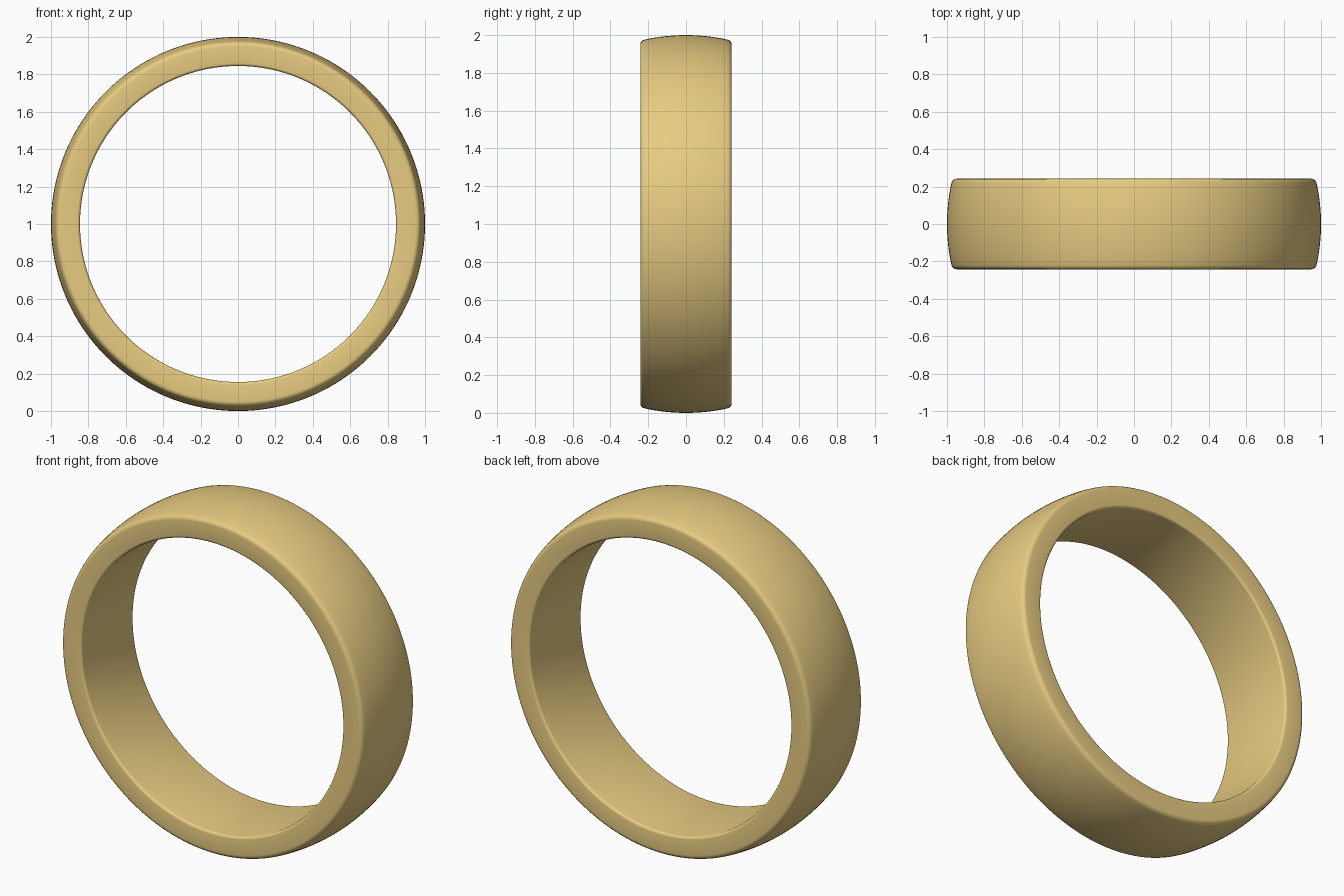
import bpy, bmesh, math

if "Cube" in bpy.data.objects:
    bpy.data.objects.remove(bpy.data.objects["Cube"])

SEGMENTS = 160
HALF_WIDTH = 0.242
INNER_R = 0.845


def fillet(cr, cy, rad, a0, a1, steps):
    """Arc points as (radius, y)."""
    pts = []
    for i in range(steps + 1):
        a = math.radians(a0 + (a1 - a0) * i / steps)
        pts.append((cr + rad * math.cos(a), cy + rad * math.sin(a)))
    return pts


# Half cross-section: domed outside, rounded shoulder, flat side, eased bore
crown = [(1 - 0.024 * (y / 0.222) ** 2, y) for y in [0.222 * i / 8 for i in range(8)]]
shoulder = fillet(0.949, HALF_WIDTH - 0.027, 0.027, 13, 90, 6)
bore_edge = fillet(INNER_R + 0.015, HALF_WIDTH - 0.015, 0.015, 90, 180, 4)
half = crown + shoulder + bore_edge
profile = half + [(r, -y) for r, y in reversed(half[1:])]

# Revolve the closed section around the y axis
bm = bmesh.new()
rings = []
for s in range(SEGMENTS):
    a = 2 * math.pi * s / SEGMENTS
    rings.append([bm.verts.new((r * math.cos(a), y, 1 + r * math.sin(a))) for r, y in profile])
n = len(profile)
for s in range(SEGMENTS):
    p, q = rings[s], rings[(s + 1) % SEGMENTS]
    for i in range(n):
        j = (i + 1) % n
        bm.faces.new((p[i], p[j], q[j], q[i]))
bmesh.ops.recalc_face_normals(bm, faces=bm.faces)
mesh = bpy.data.meshes.new("ring_band")
bm.to_mesh(mesh)
bm.free()
band = bpy.data.objects.new("ring_band", mesh)
bpy.context.collection.objects.link(band)

# Gold finish and smooth shading
gold = bpy.data.materials.new("gold")
gold.diffuse_color = (0.80, 0.60, 0.22, 1)
gold.use_nodes = True
gold.node_tree.nodes["Principled BSDF"].inputs["Base Color"].default_value = gold.diffuse_color
mesh.materials.append(gold)
bpy.context.view_layer.objects.active = band
band.select_set(True)
bpy.ops.object.shade_smooth_by_angle(angle=math.radians(40))
